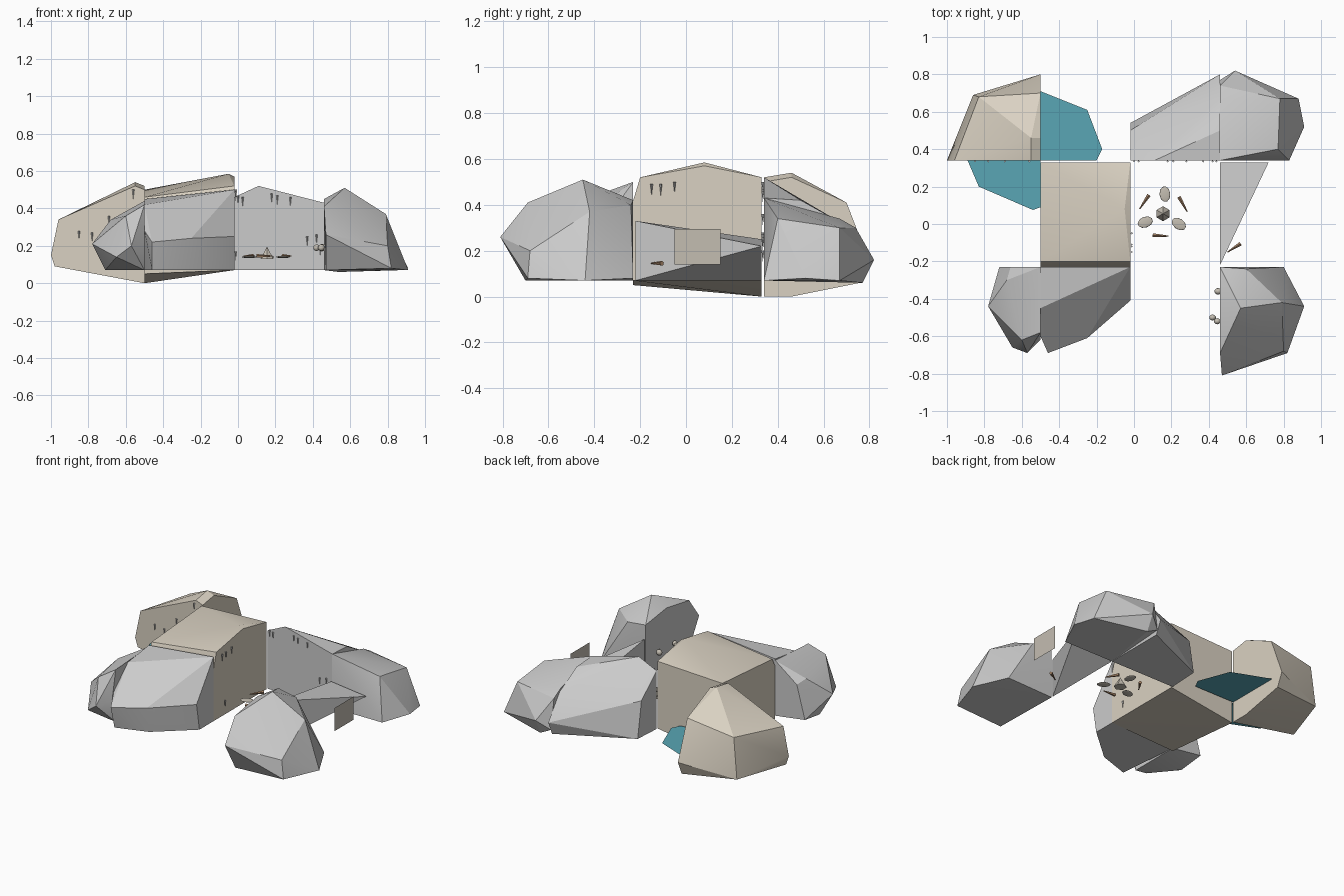
import bpy, bmesh, math
from mathutils import Vector


def material(name, rgb):
    m = bpy.data.materials.new(name)
    m.diffuse_color = (*rgb, 1)
    return m


SAND = material("sand", (0.70, 0.64, 0.54))
WATER = material("water", (0.10, 0.38, 0.46))
WOOD = material("wood", (0.36, 0.22, 0.13))
STONE = material("stone", (0.55, 0.51, 0.44))


def finish(name, bm, mat=None, smooth=None):
    me = bpy.data.meshes.new(name)
    bm.to_mesh(me)
    bm.free()
    ob = bpy.data.objects.new(name, me)
    bpy.context.collection.objects.link(ob)
    if mat:
        me.materials.append(mat)
    if smooth:
        bpy.ops.object.select_all(action='DESELECT')
        ob.select_set(True)
        bpy.context.view_layer.objects.active = ob
        bpy.ops.object.shade_smooth_by_angle(angle=math.radians(smooth))
    return ob


def rock(name, pts, mat=None):
    bm = bmesh.new()
    for p in pts:
        bm.verts.new(p)
    r = bmesh.ops.convex_hull(bm, input=bm.verts)
    loose = [g for g in set(r["geom_interior"] + r["geom_unused"])
             if isinstance(g, bmesh.types.BMVert)]
    bmesh.ops.delete(bm, geom=loose, context='VERTS')
    bmesh.ops.dissolve_limit(bm, angle_limit=math.radians(4),
                             verts=bm.verts, edges=bm.edges)
    bmesh.ops.recalc_face_normals(bm, faces=bm.faces)
    return finish(name, bm, mat, 25)


def sheet(name, pts, mat):
    bm = bmesh.new()
    bm.faces.new([bm.verts.new(p) for p in pts])
    return finish(name, bm, mat)


def cone(name, base, tip, r1, r2=0.0, sides=4, mat=None):
    base, tip = Vector(base), Vector(tip)
    d = tip - base
    bm = bmesh.new()
    bmesh.ops.create_cone(bm, cap_ends=True, segments=sides, radius1=r1,
                          radius2=r2, depth=d.length)
    ob = finish(name, bm, mat)
    ob.location = (base + tip) / 2
    ob.rotation_euler = d.to_track_quat('Z', 'Y').to_euler()
    return ob


def pebble(name, loc, size, turn=0.0):
    bm = bmesh.new()
    bmesh.ops.create_icosphere(bm, subdivisions=2, radius=1)
    ob = finish(name, bm, STONE, 40)
    ob.location, ob.scale = loc, size
    ob.rotation_euler.z = math.radians(turn)


# Large rock blocks around the clearing
rock("back_left_rock", [
    (-.5, .34, 0), (-.98, .34, .09), (-1, .34, .15), (-.96, .34, .34),
    (-.55, .34, .52), (-.5, .34, .5), (-.5, .46, .52), (-.55, .46, .54),
    (-.5, .46, 0), (-.5, .70, .41), (-.5, .80, .15), (-.5, .76, .06),
    (-.83, .68, .36), (-.86, .69, .09)], SAND)
rock("back_middle_rock", [
    (-.02, .34, .07), (-.02, .34, .46), (.11, .34, .52), (.46, .34, .43),
    (.46, .34, .07), (-.02, .54, .08), (-.02, .50, .32), (.46, .80, .16),
    (.46, .76, .07), (.46, .68, .32), (.46, .5, .42)])
rock("back_right_rock", [
    (.46, .34, .07), (.46, .34, .43), (.77, .40, .34), (.83, .34, .07),
    (.46, .77, .10), (.46, .74, .30), (.54, .82, .16), (.54, .77, .06),
    (.78, .67, .30), (.88, .67, .07), (.91, .52, .08), (.46, .67, .34)])
rock("front_right_rock", [
    (.46, -.23, .07), (.80, -.23, .08), (.91, -.44, .07), (.82, -.69, .08),
    (.47, -.70, .07), (.47, -.81, .26), (.46, -.69, .41), (.46, -.45, .45),
    (.57, -.45, .51), (.46, -.23, .42), (.60, -.24, .40), (.79, -.42, .37),
    (.80, -.68, .20)])
rock("front_middle_rock", [
    (-.5, -.23, .07), (-.02, -.23, .07), (-.02, -.23, .50), (-.5, -.23, .45),
    (-.5, -.45, .42), (-.5, -.60, .28), (-.46, -.69, .22), (-.25, -.61, .24),
    (-.02, -.41, .25), (-.02, -.38, .07), (-.25, -.58, .07),
    (-.46, -.65, .07)])
rock("front_left_rock", [
    (-.5, -.23, .07), (-.5, -.23, .44), (-.72, -.23, .10), (-.66, -.23, .32),
    (-.78, -.44, .21), (-.71, -.40, .07), (-.68, -.30, .34),
    (-.60, -.62, .36), (-.5, -.58, .42), (-.65, -.66, .14),
    (-.57, -.69, .20), (-.5, -.62, .22), (-.5, -.58, .07)])
rock("centre_rock", [
    (-.5, -.23, .05), (-.02, -.23, .07), (-.02, .33, .07), (-.5, .33, 0),
    (-.5, -.2, .46), (-.02, -.2, .52), (-.5, .33, .50), (-.02, .33, .52),
    (-.05, .08, .585), (-.02, .08, .57), (-.5, -.23, .40),
    (-.02, -.23, .42)], SAND)
rock("right_wedge_rock", [
    (.46, -.22, .07), (.46, -.22, .33), (.46, .33, .25), (.46, .33, .07),
    (.72, .33, .22), (.64, .25, .23)])

# Water surfaces and the upright panel
sheet("back_pool", [(-.5, .34, .14), (-.2, .34, .14), (-.17, .4, .14),
                    (-.25, .61, .14), (-.5, .71, .14)], WATER)
sheet("left_pool", [(-.5, .34, .14), (-.89, .34, .14), (-.83, .2, .14),
                    (-.54, .075, .14), (-.5, .09, .14)], WATER)
sheet("side_panel", [(.75, -.05, .14), (.75, .15, .14),
                     (.75, .15, .295), (.75, -.05, .295)], STONE)

# Fire ring: flat stones, sticks and a small cone
for x, y, a in [(.06, .01, 20), (.165, .16, 95), (.24, 0, -35)]:
    pebble("ring_stone", (x, y, .14), (.042, .029, .006), a)
cone("fire_cone", (.155, .055, .13), (.155, .055, .195), .04, 0, 6, STONE)
for a, b in [((.08, .155), (.03, .08)), ((.24, .145), (.285, .065)),
             ((.1, -.06), (.185, -.065)), ((.57, -.105), (.50, -.15))]:
    cone("stick", (*a, .145), (*b, .145), .011, .003, 5, WOOD)

# Pebbles by the front right rock
for x, y, r in [(.42, -.5, .018), (.445, -.52, .018), (.45, -.36, .02)]:
    pebble("pebble", (x, y, .19), (r, r * .9, r), 0)

# Small hanging spikes on the flat walls
for x, z in [(0, .47), (.025, .46), (.18, .48), (.21, .47), (.28, .46),
             (.37, .25), (.42, .26), (.44, .2),
             (-.85, .28), (-.78, .27), (-.69, .36), (-.56, .5)]:
    cone("back_wall_spike", (x, .335, z), (x, .335, z - .05), .006)
for y, z in [(-.15, .49), (-.11, .49), (-.05, .5), (-.12, .17)]:
    cone("side_wall_spike", (-.012, y, z), (-.012, y, z - .05), .006)
